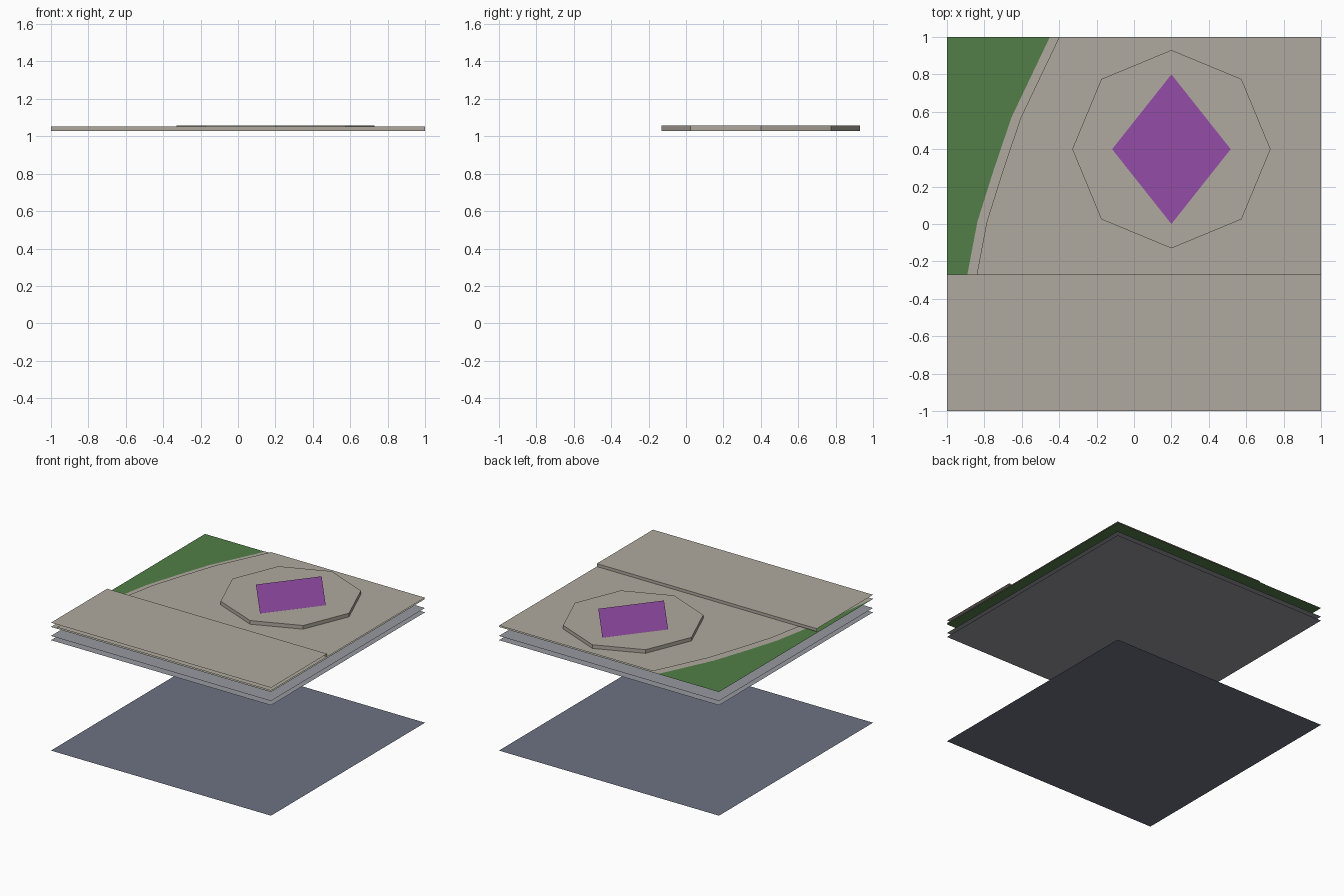
import bpy, bmesh, math

if "Cube" in bpy.data.objects:
    bpy.data.objects.remove(bpy.data.objects["Cube"])


def material(name, r, g, b):
    """Flat colour given as sRGB 0-255, stored linear."""
    lin = lambda c: ((c / 255 + 0.055) / 1.055) ** 2.4
    m = bpy.data.materials.new(name)
    m.diffuse_color = (lin(r), lin(g), lin(b), 1)
    m.use_nodes = True
    m.node_tree.nodes["Principled BSDF"].inputs["Base Color"].default_value = m.diffuse_color
    return m


stone = material("warm_stone", 176, 170, 159)
grass = material("grass_green", 82, 126, 71)
purple = material("purple", 148, 77, 167)
grey = material("pale_grey", 151, 153, 161)
slate = material("slate_blue", 109, 115, 131)


def sheet(name, outline, z, mat, wall_to=None, wall_edges=None):
    """Flat sheet facing up; chosen outline edges may drop as walls to wall_to."""
    bm = bmesh.new()
    top = [bm.verts.new((x, y, z)) for x, y in outline]
    face = bm.faces.new(top)
    face.normal_update()
    if face.normal.z < 0:
        face.normal_flip()
    if wall_to is not None:
        n = len(top)
        for i in wall_edges:
            a, b = top[i], top[(i + 1) % n]
            low = [bm.verts.new((v.co.x, v.co.y, wall_to)) for v in (a, b)]
            bm.faces.new((a, low[0], low[1], b))
    mesh = bpy.data.meshes.new(name)
    bm.to_mesh(mesh)
    bm.free()
    mesh.materials.append(mat)
    obj = bpy.data.objects.new(name, mesh)
    bpy.context.collection.objects.link(obj)
    return obj


square = [(-1, -1), (1, -1), (1, 1), (-1, 1)]
GROUND = 1.027

# Base sheet and the two floating grey layers
sheet("base_sheet", square, 0, slate)
sheet("lower_layer", square, 0.907, grey)
sheet("upper_layer", square, 0.942, grey)

# Grass, with stone border and paving whose left edges follow one curve
sheet("grass", square, 1.016, grass)
curve = [(-0.45, 1), (-0.655, 0.57), (-0.75, 0.29), (-0.837, 0.013),
         (-0.89, -0.265), (-0.95, -0.6), (-1, -1)]
sheet("paving_border", [(1, -1), (1, 1)] + curve, 1.018, stone)
sheet("paving", [(1, -1), (1, 1)] + [(x + 0.05, y) for x, y in curve], GROUND, stone)

# Raised front terrace with a step along its back edge
sheet("terrace", [(-1, -1), (1, -1), (1, -0.27), (-1, -0.27)], 1.051, stone,
      GROUND, [2])

# Octagonal platform with side walls
ring = [(0.2 + 0.53 * math.cos(i * math.pi / 4), 0.4 + 0.53 * math.sin(i * math.pi / 4))
        for i in range(8)]
sheet("octagon_platform", ring, 1.057, stone, GROUND, range(8))

# Purple diamond plate
sheet("diamond_plate", [(0.517, 0.4), (0.2, 0.8), (-0.117, 0.4), (0.2, 0)], 1.065, purple)
